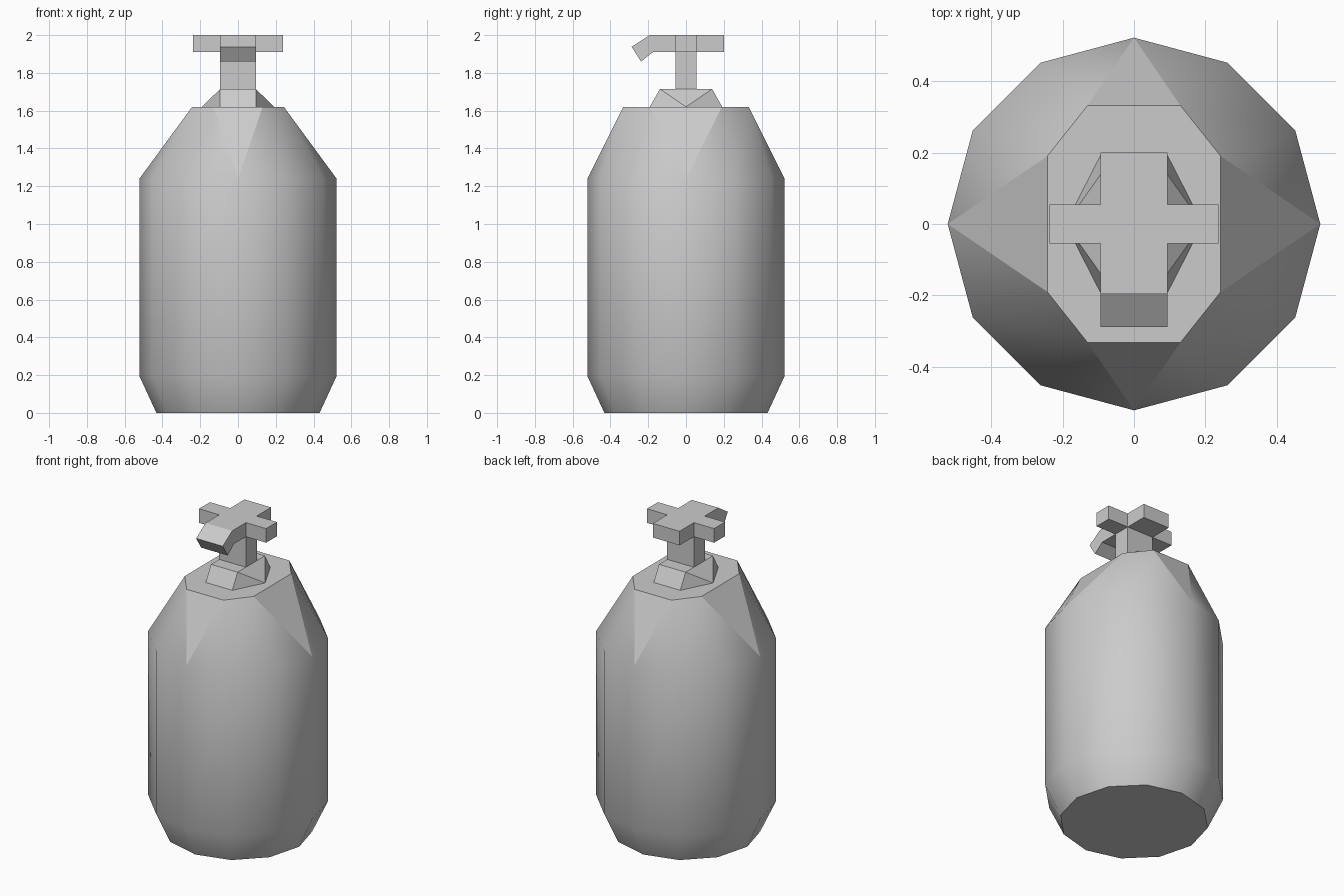
import bpy, bmesh
from math import cos, sin, pi, radians

if "Cube" in bpy.data.objects:
    bpy.data.objects.remove(bpy.data.objects["Cube"])


def finish(bm, name):
    bmesh.ops.recalc_face_normals(bm, faces=bm.faces[:])
    mesh = bpy.data.meshes.new(name)
    bm.to_mesh(mesh)
    bm.free()
    obj = bpy.data.objects.new(name, mesh)
    bpy.context.collection.objects.link(obj)
    return obj


def extrude_x(name, profile, x0, x1):
    """Prism from a (y, z) profile running from x0 to x1."""
    bm = bmesh.new()
    a, b = ([bm.verts.new((x, y, z)) for y, z in profile] for x in (x0, x1))
    n = len(profile)
    bm.faces.new(a)
    bm.faces.new(b[::-1])
    for i in range(n):
        j = (i + 1) % n
        bm.faces.new((a[i], b[i], b[j], a[j]))
    return finish(bm, name)


def rect(y, z0, z1):
    return [(-y, z0), (y, z0), (y, z1), (-y, z1)]


# Bottle: twelve-sided rings with an eight-sided flat top
bm = bmesh.new()
rings = [[bm.verts.new((r * cos(k * pi / 6), r * sin(k * pi / 6), z)) for k in range(12)]
         for r, z in ((0.432, 0), (0.522, 0.195), (0.522, 1.24))]
bm.faces.new(rings[0][::-1])
for lo, hi in zip(rings, rings[1:]):
    for k in range(12):
        j = (k + 1) % 12
        bm.faces.new((lo[k], lo[j], hi[j], hi[k])).smooth = True

# Shoulder facets: a flat triangle on each axis, smooth faces between
quarter = [(0.243, 0.19), (0.13, 0.332)]
corners = quarter + [(-x, y) for x, y in quarter[::-1]]
corners += [(-x, -y) for x, y in corners]
top = [bm.verts.new((x, y, 1.62)) for x, y in corners]
bm.faces.new(top)
o = rings[-1]
for q in range(4):
    k, t = 3 * q, 2 * q
    bm.faces.new((o[k], top[t], top[t - 1]))
    for f in ((o[k], o[k + 1], top[t]),
              (o[k + 1], o[k + 2], top[t + 1], top[t]),
              (o[k + 2], o[(k + 3) % 12], top[t + 1])):
        bm.faces.new(f).smooth = True
bmesh.ops.recalc_face_normals(bm, faces=bm.faces[:])
for e in bm.edges:
    flat = any(not f.smooth for f in e.link_faces)
    e.smooth = not flat and e.calc_face_angle(0) < radians(42)
finish(bm, "bottle")

# Collar: hexagonal base tapering to a rectangle
bm = bmesh.new()
for s in (-1, 1):
    bm.verts.new((s * 0.192, 0, 1.62))
    for t in (-1, 1):
        bm.verts.new((s * 0.094, t * 0.192, 1.62))
        bm.verts.new((s * 0.094, t * 0.138, 1.715))
bmesh.ops.convex_hull(bm, input=bm.verts[:])
bmesh.ops.dissolve_limit(bm, angle_limit=radians(1), verts=bm.verts[:], edges=bm.edges[:])
finish(bm, "collar")

# Pump stem
extrude_x("pump_stem", rect(0.055, 1.715, 1.91), -0.094, 0.094)

# Pump head with the bent spout at the front
spout = [(0.2, 1.91), (0.2, 2.0), (-0.193, 2.0), (-0.288, 1.938), (-0.238, 1.86), (-0.175, 1.91)]
extrude_x("pump_head", spout, -0.094, 0.094)

# Side tabs of the head
for side, name in ((-1, "left_tab"), (1, "right_tab")):
    extrude_x(name, rect(0.055, 1.91, 2.0), side * 0.094, side * 0.237)
